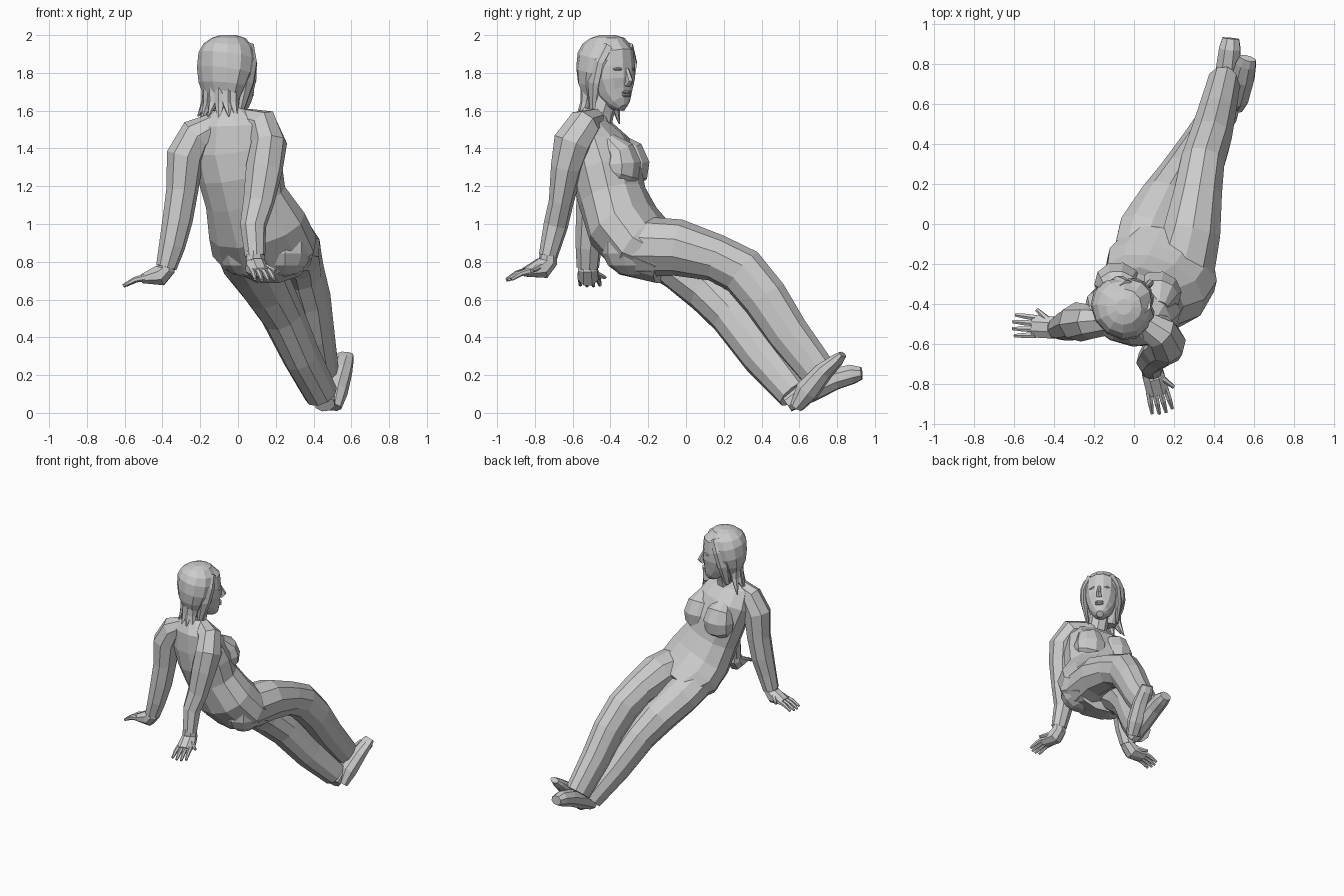
import bpy, bmesh, math
from mathutils import Vector, Matrix

if "Cube" in bpy.data.objects:
    bpy.data.objects.remove(bpy.data.objects["Cube"])

grey = bpy.data.materials.new("stone grey")
grey.use_nodes = True
tone = (.6, .6, .6, 1)
grey.diffuse_color = tone
grey.node_tree.nodes["Principled BSDF"].inputs["Base Color"].default_value = tone


def finish(name, bm, matrix=None):
    """Turn a bmesh into a flat shaded grey object."""
    if matrix:
        bmesh.ops.transform(bm, matrix=matrix, verts=bm.verts)
    bmesh.ops.recalc_face_normals(bm, faces=bm.faces)
    mesh = bpy.data.meshes.new(name)
    bm.to_mesh(mesh)
    bm.free()
    mesh.materials.append(grey)
    obj = bpy.data.objects.new(name, mesh)
    bpy.context.collection.objects.link(obj)
    return obj


def loft(name, sections, side=(1, -.25, 0), sides=10, matrix=None):
    """Skin elliptical sections (x, y, z, half width, half depth) along a path."""
    bm = bmesh.new()
    points = [Vector(s[:3]) for s in sections]
    rings = []
    for i, section in enumerate(sections):
        tangent = points[min(i + 1, len(points) - 1)] - points[max(i - 1, 0)]
        tangent.normalize()
        across = Vector(side)
        across = (across - tangent * across.dot(tangent)).normalized()
        deep = tangent.cross(across)
        ring = []
        for k in range(sides):
            angle = math.tau * (k + .5) / sides
            offset = across * math.cos(angle) * section[3] + deep * math.sin(angle) * section[4]
            ring.append(bm.verts.new(points[i] + offset))
        rings.append(ring)
    for low, high in zip(rings, rings[1:]):
        for k in range(sides):
            n = (k + 1) % sides
            bm.faces.new((low[k], low[n], high[n], high[k]))
    bm.faces.new(rings[0])
    bm.faces.new(rings[-1])
    return finish(name, bm, matrix)


def blob(name, centre, size, matrix=None, turn=0):
    """Faceted ellipsoid."""
    bm = bmesh.new()
    bmesh.ops.create_uvsphere(bm, u_segments=10, v_segments=7, radius=1)
    place = Matrix.LocRotScale(Vector(centre), Matrix.Rotation(turn, 3, "Z"), Vector(size))
    return finish(name, bm, (matrix or Matrix()) @ place)


# Torso, leaning back from the hips
loft("torso", [
    (-.04, -.48, 1.6, .08, .07), (-.04, -.5, 1.53, .2, .1),
    (-.03, -.46, 1.42, .23, .155), (.01, -.425, 1.28, .23, .185),
    (.04, -.39, 1.14, .22, .18), (.1, -.33, .99, .27, .195),
    (.14, -.23, .88, .29, .19), (.18, -.09, .81, .22, .14)], sides=12)
# Breasts, swelling out of the chest and tapering up towards the collar
for name, x, y in (("left_breast", .12, -.345), ("right_breast", -.08, -.3)):
    loft(name, [
        (x, y - .07, 1.45, .05, .04), (x, y - .01, 1.385, .1, .085),
        (x, y, 1.32, .12, .11), (x, y, 1.265, .115, .1),
        (x, y - .03, 1.215, .08, .06)])
for name, x, y in (("left_buttock", .25, -.28), ("right_buttock", .03, -.23)):
    blob(name, (x, y, .88), (.15, .17, .16))
loft("neck", [(-.04, -.49, 1.48, .09, .09), (-.04, -.45, 1.59, .07, .07),
              (-.04, -.41, 1.72, .07, .07)], sides=8)

# Arms propping the body from behind
loft("left_arm", [
    (.03, -.49, 1.55, .07, .06), (.13, -.54, 1.525, .09, .09),
    (.165, -.6, 1.43, .095, .105), (.14, -.63, 1.3, .1, .085),
    (.11, -.66, 1.12, .085, .065), (.08, -.69, .99, .07, .065),
    (.09, -.73, .83, .055, .05)], sides=8)
loft("right_arm", [
    (-.1, -.49, 1.53, .07, .06), (-.22, -.49, 1.47, .095, .085),
    (-.28, -.49, 1.36, .1, .1), (-.295, -.49, 1.18, .085, .09),
    (-.32, -.5, 1.02, .08, .085), (-.35, -.515, .88, .07, .07),
    (-.38, -.52, .77, .055, .06)], sides=8)


def hand(name, wrist, direction, thumb_side):
    """Palm pressed outwards with four spread fingers and a thumb."""
    wrist, d = Vector(wrist), Vector(direction).normalized()
    across = Vector((-d.y, d.x, 0)).normalized()
    knuckle = wrist + d * .14
    cuff = wrist + Vector((0, 0, .06))
    heel = wrist + d * .035 - Vector((0, 0, .02))
    palm = [(*cuff, .05, .045), (*wrist, .055, .05), (*heel, .06, .06),
            (*knuckle, .06, .025)]
    loft(name + "_palm", palm, across, 8)
    for i in range(4):
        spread = (i - 1.5) * .029
        start = knuckle - d * .02 + across * spread
        length = .13 - .012 * abs(i - 1.5)
        tip = start + d * length + across * spread * .2
        mid = start.lerp(tip, .5) + Vector((0, 0, .008))
        loft(f"{name}_finger_{i}", [(*start, .016, .018), (*mid, .015, .015),
                                    (*tip, .009, .009)], across, 6)
    root = wrist + d * .05 + across * thumb_side * .03
    end = root + d * .07 + across * thumb_side * .055
    loft(name + "_thumb", [(*root, .02, .02), (*end, .01, .01)], d, 6)


hand("left_hand", (.09, -.73, .8), (.2, -.8, -.36), 1)
hand("right_hand", (-.38, -.52, .76), (-.85, .05, -.33), -1)

# Legs crossed near the ankles, left one raised over the right
loft("left_leg", [
    (.24, -.24, .88, .17, .16), (.29, -.04, .875, .15, .15),
    (.32, .16, .82, .125, .125), (.34, .3, .75, .115, .13),
    (.38, .42, .605, .11, .125), (.41, .54, .42, .1, .115),
    (.45, .71, .2, .085, .1)])
loft("right_leg", [
    (.03, -.2, .87, .15, .13), (.08, -.04, .78, .165, .13),
    (.16, .12, .65, .135, .13), (.235, .24, .52, .115, .12),
    (.335, .4, .3, .1, .11), (.44, .57, .1, .09, .09)])

# Feet with broad flat soles
loft("left_foot", [
    (.5, .585, .03, .05, .035), (.52, .64, .115, .062, .065),
    (.545, .73, .22, .062, .05), (.56, .8, .28, .055, .035),
    (.57, .83, .31, .045, .02)], sides=8)
loft("right_foot", [
    (.46, .535, .045, .055, .045), (.46, .65, .12, .062, .07),
    (.47, .79, .18, .062, .06), (.48, .88, .205, .058, .055),
    (.485, .93, .21, .045, .035)], sides=8)

# Head, modelled facing its own +y and then turned over the left shoulder
turned = Matrix.Translation((-.04, -.405, 0)) @ Matrix.Rotation(math.radians(-48), 4, "Z")
ahead = (1, 0, 0)
loft("face", [
    (0, .105, 1.615, .025, .025), (0, .085, 1.64, .06, .06), (0, .05, 1.69, .09, .095),
    (0, .035, 1.76, .11, .115), (0, .03, 1.83, .115, .115),
    (0, .02, 1.9, .11, .12), (0, 0, 1.96, .07, .08)], ahead, 12, turned)
loft("nose", [(0, .135, 1.82, .012, .012), (0, .16, 1.755, .018, .024),
              (0, .143, 1.735, .022, .014)], ahead, 6, turned)
for z in (1.682, 1.697):
    blob("lip", (0, .136, z), (.032, .014, .009), turned)
for sign in (-1, 1):
    blob("brow", (sign * .045, .122, 1.82), (.035, .016, .01), turned, -sign * .35)
    blob("eye", (sign * .045, .121, 1.793), (.02, .012, .009), turned, -sign * .35)

# Hair cap, rounded at the crown and drawn in towards the neck
loft("hair", [
    (0, -.015, 2.0, .04, .04), (0, -.015, 1.985, .09, .09),
    (0, -.015, 1.945, .135, .13), (0, -.025, 1.89, .16, .145),
    (0, -.04, 1.81, .165, .135), (0, -.055, 1.74, .15, .11),
    (0, -.06, 1.67, .12, .075), (0, -.065, 1.61, .095, .055)], ahead, 12, turned)
# Loose pointed ends around the nape
for i in range(7):
    angle = math.radians(190 + i * 27)
    x, y = math.cos(angle), math.sin(angle)
    drop = 1.53 + .04 * (i % 2)
    loft(f"hair_strand_{i}", [
        (x * .1, y * .06 - .06, 1.72, .035, .03), (x * .105, y * .06 - .065, 1.64, .03, .025),
        (x * .15, y * .09 - .07, drop, .004, .004)], (-y, x, 0), 6, turned)
# Locks framing the face
for name, sign in (("hair_lock_right", -1), ("hair_lock_left", 1)):
    loft(name, [
        (sign * .07, .06, 1.945, .03, .04), (sign * .12, .04, 1.86, .022, .045),
        (sign * .125, .01, 1.75, .022, .045), (sign * .105, -.02, 1.6, .01, .02)],
        ahead, 6, turned)
